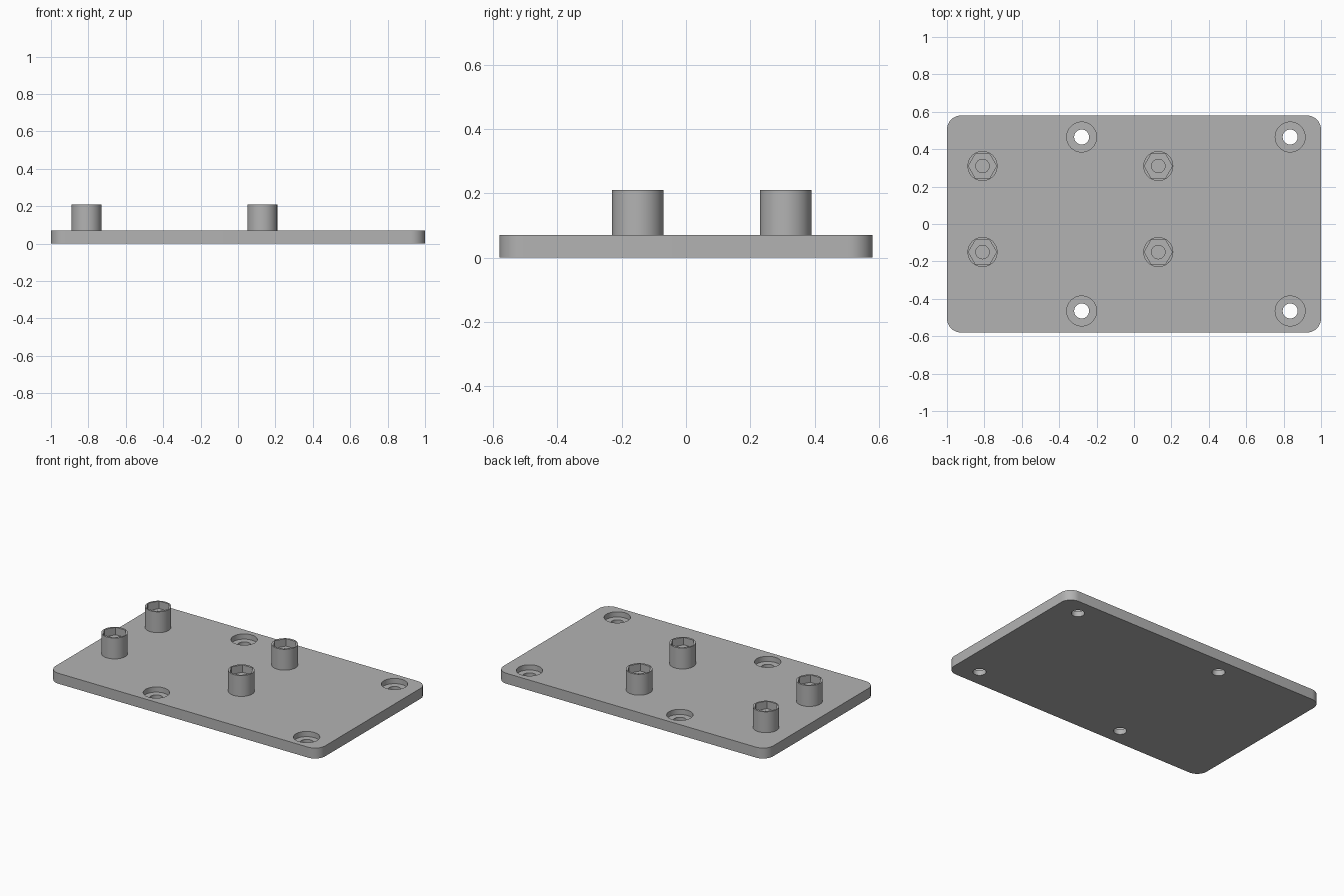
import bpy
import bmesh
import math
from mathutils import Matrix

cube = bpy.data.objects.get("Cube")
if cube:
    bpy.data.objects.remove(cube, do_unlink=True)

# Main dimensions
LENGTH, WIDTH, THICK = 2.0, 1.16, 0.07
CORNER = 0.075
POST_TOP = 0.21
POSTS = [(x, y) for x in (-0.81, 0.13) for y in (-0.15, 0.31)]
HOLES = [(x, y) for x in (-0.28, 0.835) for y in (-0.465, 0.465)]

grey = bpy.data.materials.new("plain_grey")
grey.use_nodes = True
colour = (0.45, 0.45, 0.45, 1)
grey.diffuse_color = colour
grey.node_tree.nodes["Principled BSDF"].inputs["Base Color"].default_value = colour


def new_object(name, bm):
    mesh = bpy.data.meshes.new(name)
    bm.to_mesh(mesh)
    bm.free()
    mesh.materials.append(grey)
    obj = bpy.data.objects.new(name, mesh)
    bpy.context.collection.objects.link(obj)
    return obj


def prism(name, centre, radius, low, high, sides=48, turn=0.0):
    """Upright cylinder or polygon prism between two heights."""
    bm = bmesh.new()
    place = Matrix.Translation((*centre, (low + high) / 2)) @ Matrix.Rotation(turn, 4, "Z")
    bmesh.ops.create_cone(bm, cap_ends=True, segments=sides, radius1=radius,
                          radius2=radius, depth=high - low, matrix=place)
    return new_object(name, bm)


def cut(target, cutter):
    """Subtract the cutter from the target, then discard it."""
    cutter.hide_render = True
    mod = target.modifiers.new("cut", "BOOLEAN")
    mod.operation = "DIFFERENCE"
    mod.solver = "EXACT"
    mod.object = cutter
    select(target)
    bpy.ops.object.modifier_apply(modifier=mod.name)
    bpy.data.objects.remove(cutter, do_unlink=True)


def select(obj):
    bpy.ops.object.select_all(action="DESELECT")
    obj.select_set(True)
    bpy.context.view_layer.objects.active = obj


def smooth(obj):
    select(obj)
    bpy.ops.object.shade_smooth_by_angle(angle=math.radians(30))


# Base plate with rounded vertical corners
bm = bmesh.new()
bmesh.ops.create_cube(bm, size=1, matrix=Matrix.Translation((0, 0, THICK / 2))
                      @ Matrix.Diagonal((LENGTH, WIDTH, THICK, 1)))
uprights = [e for e in bm.edges
            if abs(e.verts[0].co.z - e.verts[1].co.z) > THICK / 2]
bmesh.ops.bevel(bm, geom=uprights, offset=CORNER, segments=10,
                profile=0.5, affect="EDGES")
plate = new_object("base_plate", bm)

# Counterbored screw holes through the plate
for spot in HOLES:
    cut(plate, prism("bore_cutter", spot, 0.04, -0.1, 0.2))
    cut(plate, prism("counterbore_cutter", spot, 0.08, 0.035, 0.2))
smooth(plate)

# Standoff posts with a hexagonal nut pocket and a blind centre hole
for number, spot in enumerate(POSTS, 1):
    post = prism(f"standoff_{number}", spot, 0.08, THICK - 0.01, POST_TOP)
    cut(post, prism("pocket_cutter", spot, 0.075, POST_TOP - 0.05, 0.3,
                    sides=6, turn=math.radians(30)))
    cut(post, prism("hole_cutter", spot, 0.036, THICK, 0.3))
    smooth(post)
